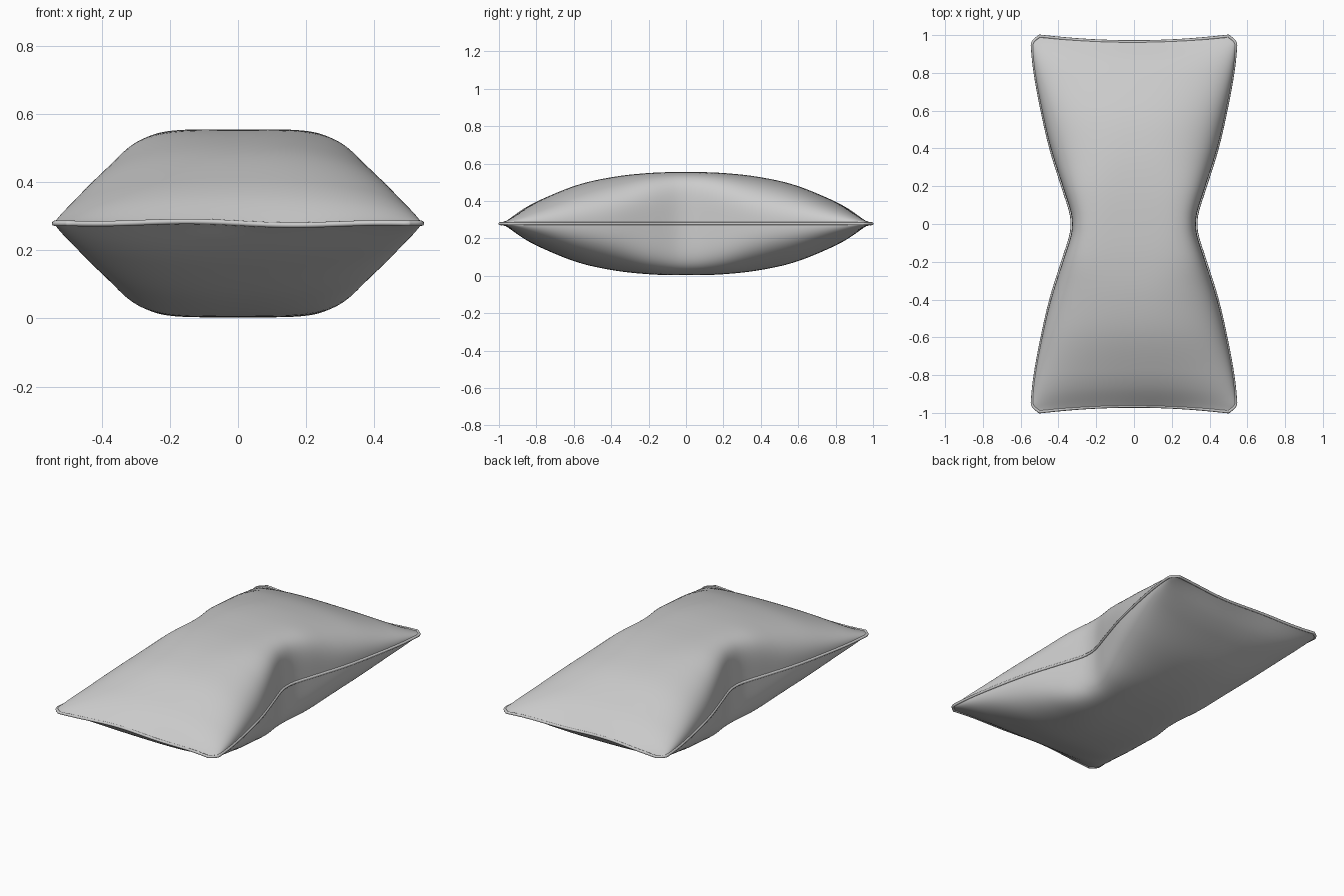
import bpy, math

if "Cube" in bpy.data.objects:
    bpy.data.objects.remove(bpy.data.objects["Cube"])

# Half-profiles along the length: seam half-width, puff half-height, section squareness
WIDTH = [(0, .328), (.06, .334), (.2, .378), (.4, .44), (.6, .486), (.8, .523), (.94, .538), (.97, .534), (1, .50)]
PUFF = [(0, .276), (.2, .271), (.4, .25), (.6, .207), (.8, .130), (.9, .078), (1, .004)]
SQUARE = [(0, 5.0), (.15, 4.2), (.35, 2.9), (.6, 2.4), (1, 2.2)]
MID_Z = .279


def curve_at(table, v):
    """Smooth (Hermite) interpolation of a table mirrored about zero."""
    v = min(abs(v), 1)
    n = len(table)
    i = next(k for k in range(n - 1) if v <= table[k + 1][0] + 1e-9)

    def slope(k):
        if k == 0:
            return 0
        a, b = table[k - 1], table[min(k + 1, n - 1)]
        return (b[1] - a[1]) / (b[0] - a[0])
    (x0, y0), (x1, y1) = table[i], table[i + 1]
    d = x1 - x0
    t = (v - x0) / d
    return ((2*t**3 - 3*t*t + 1) * y0 + (t**3 - 2*t*t + t) * d * slope(i)
            + (3*t*t - 2*t**3) * y1 + (t**3 - t*t) * d * slope(i + 1))


def point(u, v, side):
    x = curve_at(WIDTH, v) * u
    y = v * (.965 + .03 * min(1, abs(u)) ** 2)
    p = curve_at(SQUARE, v)
    z = side * curve_at(PUFF, v) * max(0, 1 - abs(u) ** p) ** (1 / p)
    # slight ripple of the end seams
    ripple = .006 * math.cos(9 * x + 1.5) * abs(v) ** 12 * (1 - u * u)
    return (x, y, MID_Z + z + ripple)


def ease(t):
    return math.sin(math.pi / 2 * t)


NU, NV = 40, 50
us = [ease(ease(i / NU)) for i in range(-NU, NU + 1)]
vs = [ease(j / NV) for j in range(-NV, NV + 1)]

# Cushion body: upper and lower puffed panels welded along the seam
verts, faces = [], []
cols = len(us)
for side in (1, -1):
    base = len(verts)
    verts += [point(u, v, side) for v in vs for u in us]
    for j in range(len(vs) - 1):
        for i in range(cols - 1):
            a = base + j * cols + i
            f = (a, a + 1, a + 1 + cols, a + cols)
            faces.append(f if side > 0 else f[::-1])
mesh = bpy.data.meshes.new("cushion_body")
mesh.from_pydata(verts, [], faces)
body = bpy.data.objects.new("cushion_body", mesh)
bpy.context.collection.objects.link(body)
weld = body.modifiers.new("seam_weld", 'WELD')
weld.merge_threshold = .00005
mesh.polygons.foreach_set("use_smooth", [True] * len(mesh.polygons))

# Piping: thin cord following the seam outline
N = 40
steps = [k / N for k in range(-N, N)]
outline = ([point(1, ease(t), 0) for t in steps] + [point(-t, 1, 0) for t in steps]
           + [point(-1, -ease(t), 0) for t in steps] + [point(t, -1, 0) for t in steps])
cord = bpy.data.curves.new("seam_piping", 'CURVE')
cord.dimensions = '3D'
cord.bevel_depth = .008
cord.bevel_resolution = 2
spline = cord.splines.new('POLY')
spline.points.add(len(outline) - 1)
for p, co in zip(spline.points, outline):
    p.co = (*co, 1)
spline.use_cyclic_u = True
spline.use_smooth = True
piping = bpy.data.objects.new("seam_piping", cord)
bpy.context.collection.objects.link(piping)
